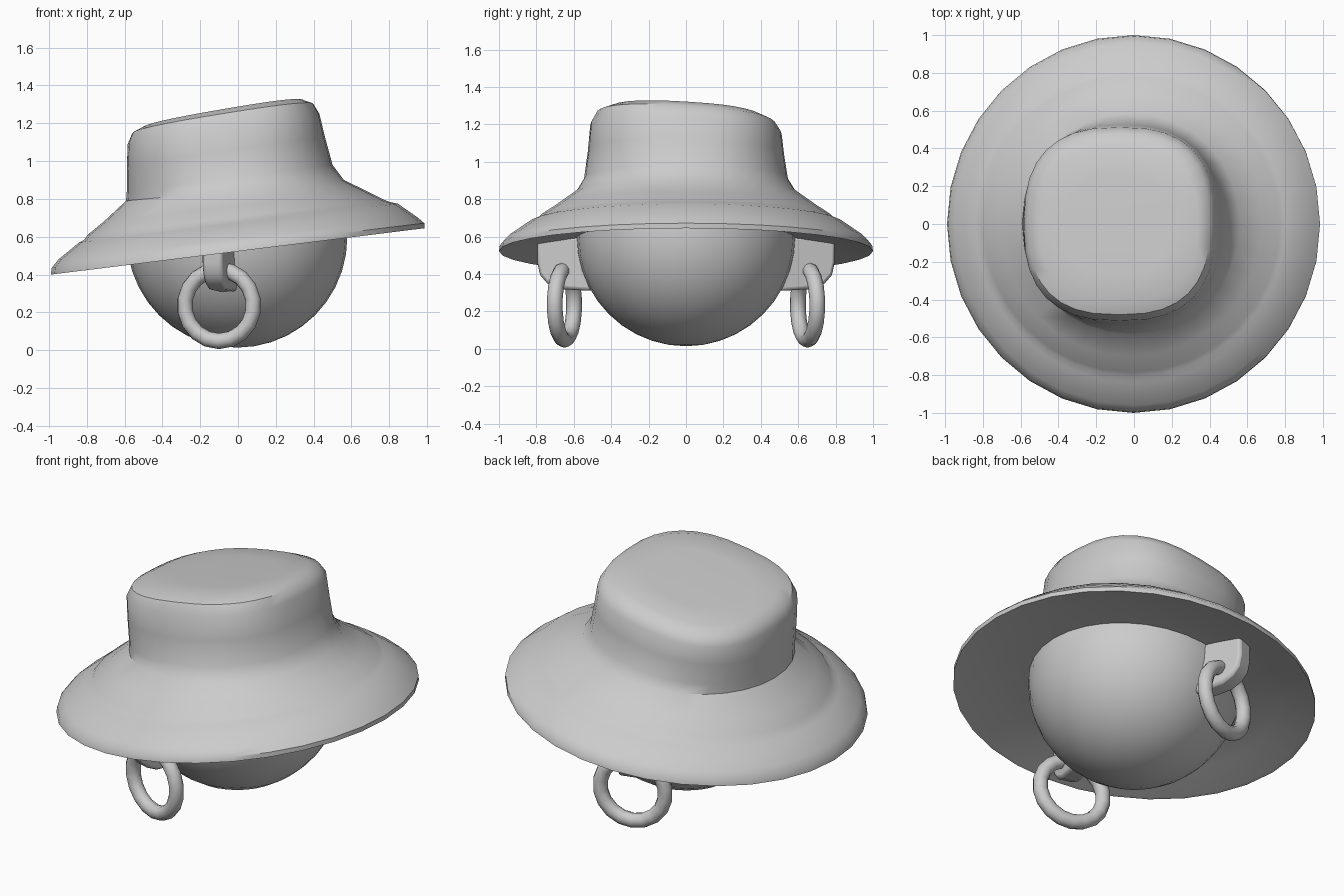
import bpy, bmesh, math
from mathutils import Matrix, Vector

if "Cube" in bpy.data.objects:
    bpy.data.objects.remove(bpy.data.objects["Cube"])


def finish(name, bm, angle=40, mirror=False, bevel=0):
    bmesh.ops.recalc_face_normals(bm, faces=bm.faces)
    me = bpy.data.meshes.new(name)
    bm.to_mesh(me)
    bm.free()
    ob = bpy.data.objects.new(name, me)
    bpy.context.collection.objects.link(ob)
    bpy.ops.object.select_all(action='DESELECT')
    ob.select_set(True)
    bpy.context.view_layer.objects.active = ob
    bpy.ops.object.shade_smooth_by_angle(angle=math.radians(angle))
    if bevel:
        m = ob.modifiers.new("Bevel", 'BEVEL')
        m.width, m.segments, m.limit_method = bevel, 2, 'ANGLE'
    if mirror:
        m = ob.modifiers.new("Mirror", 'MIRROR')
        m.use_axis = (False, True, False)
    return ob


def spow(v, n):
    return math.copysign(abs(v) ** (2 / n), v)


# Hat: lofted tilted rings (left x, left z, right x, right z, half depth, squareness, y slope)
RINGS = [
    (-.45, .545, .45, .66, .45, 2, 0),
    (-.60, .52, .60, .67, .60, 2, 0),
    (-.80, .47, .80, .675, .80, 2, 0),
    (-.965, .405, .96, .65, .975, 2, 0),
    (-.99, .40, .985, .645, 1.0, 2, 0),
    (-.985, .435, .985, .672, .995, 2, 0),
    (-.95, .48, .95, .702, .96, 2, 0),
    (-.84, .57, .845, .775, .84, 2, 0),
    (-.815, .582, .80, .785, .805, 2, 0),
    (-.795, .61, .77, .797, .785, 2, 0),
    (-.71, .68, .68, .842, .70, 2, 0),
    (-.592, .79, .56, .90, .585, 2.05, 0),
    (-.588, .84, .50, .98, .545, 2.2, 0),
    (-.588, .97, .462, 1.12, .525, 2.4, -.02),
    (-.583, 1.09, .43, 1.25, .512, 2.6, -.05),
    (-.56, 1.145, .40, 1.30, .48, 2.6, -.06),
    (-.50, 1.178, .34, 1.322, .415, 2.5, -.06),
    (-.36, 1.207, .20, 1.302, .27, 2.3, -.06),
]
SEG = 32
bm = bmesh.new()
loops = []
for xl, zl, xr, zr, ry, n, k in RINGS:
    loop = []
    for i in range(SEG):
        a = 2 * math.pi * i / SEG
        c, s = spow(math.cos(a), n), spow(math.sin(a), n)
        loop.append(bm.verts.new(((xl + xr) / 2 + (xr - xl) / 2 * c, ry * s,
                                  (zl + zr) / 2 + (zr - zl) / 2 * c + k * ry * s)))
    loops.append(loop)
for lo, hi in zip(loops, loops[1:]):
    for i in range(SEG):
        j = (i + 1) % SEG
        bm.faces.new((lo[i], lo[j], hi[j], hi[i]))
bm.faces.new(loops[0])
tip = bm.verts.new((-.08, 0, 1.257))
for i in range(SEG):
    bm.faces.new((loops[-1][i], loops[-1][(i + 1) % SEG], tip))
finish("hat", bm)

# Round head, open where the hat hides it
bm = bmesh.new()
bmesh.ops.create_uvsphere(bm, u_segments=32, v_segments=20, radius=.583,
                          matrix=Matrix.Translation((-.005, 0, .597)))
bmesh.ops.delete(bm, geom=[v for v in bm.verts if v.co.z > .85], context='VERTS')
finish("head", bm)

# Shared frame of ear tab and ear ring: turned about z, mirrored to the other side
EAR = Matrix.Translation((-.1, -.65, 0)) @ Matrix.Rotation(math.radians(-16), 4, 'Z')

# Ear tab: rounded plate profile extruded across its thickness
PROFILE = [(.16, .60), (-.14, .60), (-.14, .46), (-.125, .395), (-.085, .35),
           (-.02, .32), (.16, .31)]
bm = bmesh.new()
face = bm.faces.new([bm.verts.new((-.055, y, z)) for y, z in PROFILE])
ext = bmesh.ops.extrude_face_region(bm, geom=[face])
bmesh.ops.translate(bm, vec=Vector((.11, 0, 0)),
                    verts=[g for g in ext['geom'] if isinstance(g, bmesh.types.BMVert)])
bmesh.ops.transform(bm, matrix=EAR, verts=bm.verts)
finish("ear_tab", bm, mirror=True, bevel=.018)

# Ear ring: torus hanging through the tab
MAJOR, MINOR, NU, NV = .189, .042, 18, 10
bm = bmesh.new()
rows = []
for i in range(NU):
    a = 2 * math.pi * i / NU
    row = []
    for j in range(NV):
        b = 2 * math.pi * j / NV
        r = MAJOR + MINOR * math.cos(b)
        row.append(bm.verts.new(EAR @ Vector((r * math.sin(a), MINOR * math.sin(b),
                                              .237 - r * math.cos(a)))))
    rows.append(row)
for i in range(NU):
    p, q = rows[i], rows[(i + 1) % NU]
    for j in range(NV):
        k = (j + 1) % NV
        bm.faces.new((p[j], q[j], q[k], p[k]))
finish("ear_ring", bm, angle=60, mirror=True)
